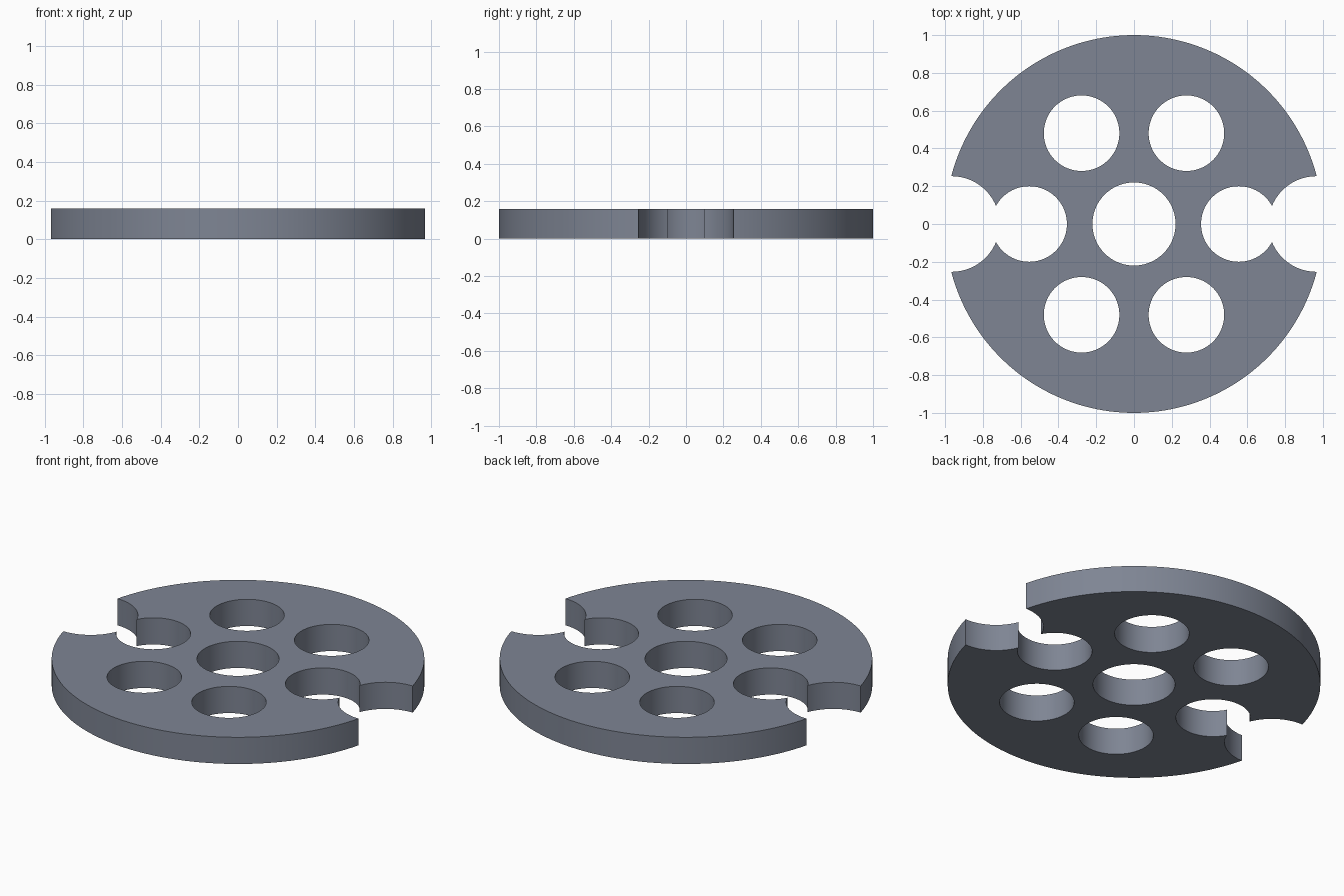
import bpy
from math import cos, sin, pi

if "Cube" in bpy.data.objects:
    bpy.data.objects.remove(bpy.data.objects["Cube"])

THICK = 0.158
HOLE_RING = 0.555


def cylinder(name, x, y, radius, depth, sides=96):
    bpy.ops.mesh.primitive_cylinder_add(
        vertices=sides, radius=radius, depth=depth, location=(x, y, THICK / 2))
    obj = bpy.context.object
    obj.name = name
    return obj


# Solid round plate
plate = cylinder("perforated_plate", 0, 0, 1.0, THICK, 192)

# Centre bore, ring of six holes, and the two rim notches
cuts = [("centre_bore", 0, 0, 0.22)]
cuts += [(f"ring_hole_{i}", HOLE_RING * cos(i * pi / 3), HOLE_RING * sin(i * pi / 3), 0.2)
         for i in range(6)]
cuts += [(f"rim_notch_{s}", s * 0.965, 0, 0.253) for s in (-1, 1)]

for name, x, y, radius in cuts:
    cutter = cylinder(name, x, y, radius, THICK * 3)
    cutter.hide_render = True
    mod = plate.modifiers.new(name, 'BOOLEAN')
    mod.operation = 'DIFFERENCE'
    mod.solver = 'EXACT'
    mod.object = cutter
    bpy.context.view_layer.objects.active = plate
    bpy.ops.object.modifier_apply(modifier=mod.name)
    bpy.data.objects.remove(cutter)

# Dark blue-grey steel
steel = bpy.data.materials.new("dark_steel")
steel.diffuse_color = (0.21, 0.235, 0.295, 1)
steel.use_nodes = True
steel.node_tree.nodes["Principled BSDF"].inputs["Base Color"].default_value = steel.diffuse_color
plate.data.materials.clear()
plate.data.materials.append(steel)

# Smooth walls with crisp rims
bpy.ops.object.select_all(action='DESELECT')
plate.select_set(True)
bpy.context.view_layer.objects.active = plate
bpy.ops.object.shade_smooth_by_angle()
